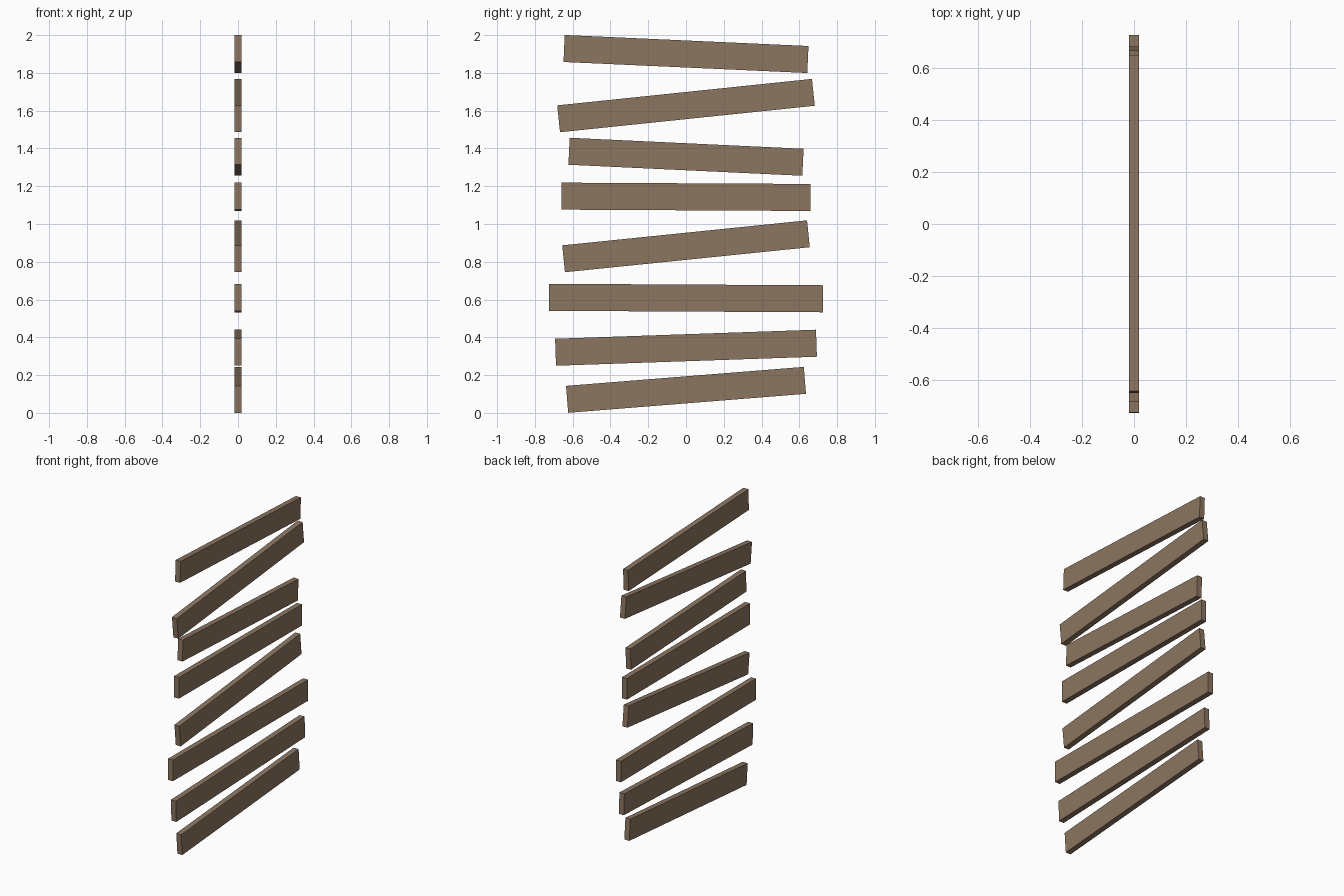
import bpy, math

if "Cube" in bpy.data.objects:
    bpy.data.objects.remove(bpy.data.objects["Cube"])

THICK, HEIGHT = 0.037, 0.143

wood = bpy.data.materials.new("weathered_brown_wood")
wood.diffuse_color = (0.263, 0.18, 0.12, 1)
wood.use_nodes = True
wood.node_tree.nodes["Principled BSDF"].inputs["Base Color"].default_value = wood.diffuse_color

# Planks, bottom to top: centre height, length, tilt in degrees
planks = [
    (0.122, 1.263, 4.56),
    (0.345, 1.382, 1.98),
    (0.608, 1.450, -0.30),
    (0.882, 1.303, 5.83),
    (1.144, 1.320, -0.30),
    (1.356, 1.240, -2.69),
    (1.627, 1.356, 5.93),
    (1.900, 1.292, -2.58),
]


def add_plank(name, z, length, tilt):
    bpy.ops.mesh.primitive_cube_add(size=1, location=(0, 0, z),
                                    rotation=(math.radians(tilt), 0, 0))
    ob = bpy.context.object
    ob.name = name
    ob.scale = (THICK, length, HEIGHT)
    ob.data.materials.append(wood)


for i, (z, length, tilt) in enumerate(planks, 1):
    add_plank(f"plank_{i}", z, length, tilt)
